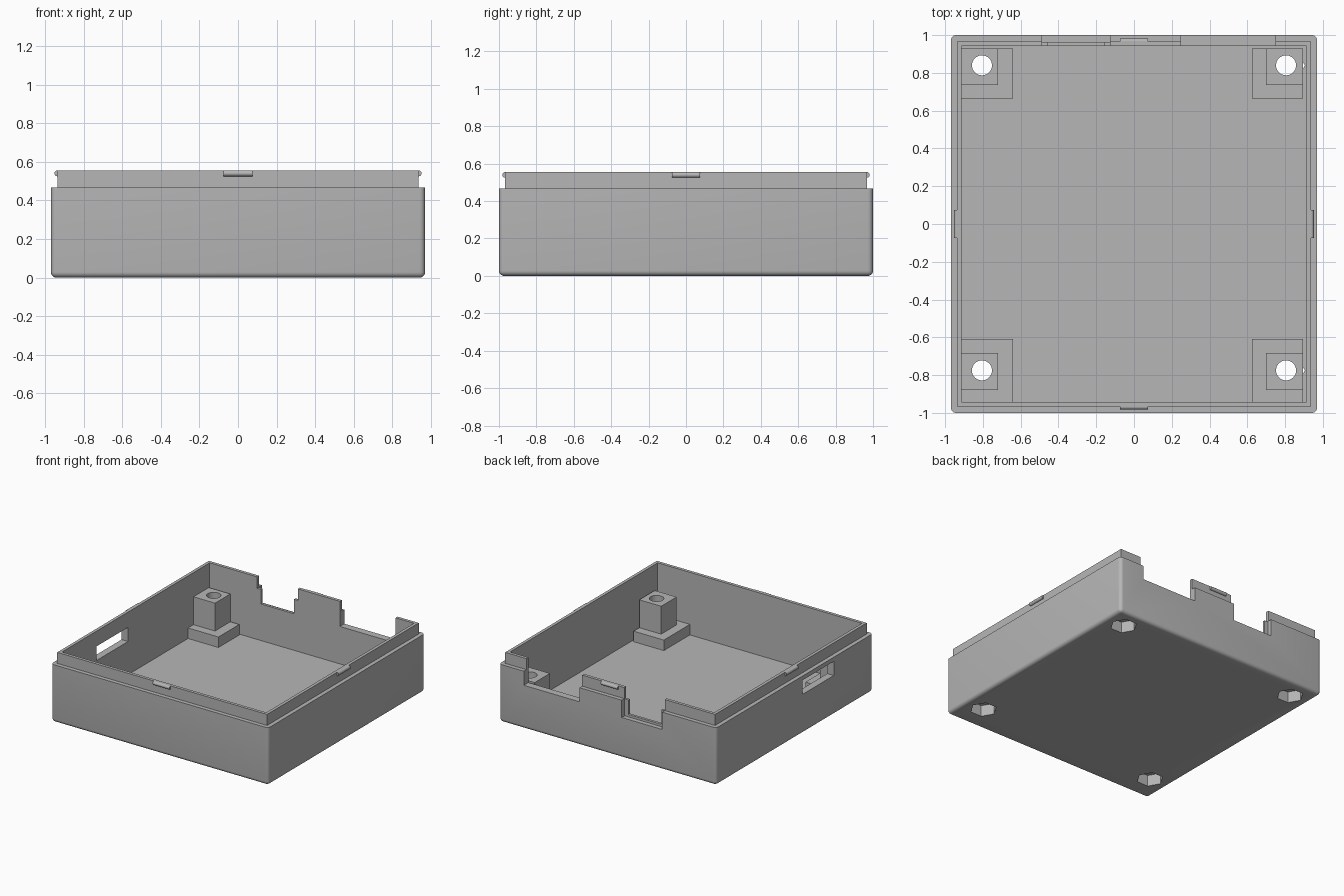
import bpy, bmesh, math
from mathutils import Matrix, Vector

if "Cube" in bpy.data.objects:
    bpy.data.objects.remove(bpy.data.objects["Cube"], do_unlink=True)

grey = bpy.data.materials.new("mid grey plastic")
grey.use_nodes = True
grey.diffuse_color = (0.47, 0.47, 0.47, 1)
grey.node_tree.nodes["Principled BSDF"].inputs["Base Color"].default_value = grey.diffuse_color


def finish(name, bm):
    mesh = bpy.data.meshes.new(name)
    bm.to_mesh(mesh)
    bm.free()
    mesh.materials.append(grey)
    ob = bpy.data.objects.new(name, mesh)
    bpy.context.scene.collection.objects.link(ob)
    return ob


def box(name, x, y, z, round_edges=0):
    """Box from (min, max) ranges; optionally rounds all but the top edges."""
    bm = bmesh.new()
    lo, hi = Vector((x[0], y[0], z[0])), Vector((x[1], y[1], z[1]))
    size = hi - lo
    bmesh.ops.create_cube(bm, size=1, matrix=Matrix.Translation((lo + hi) / 2) @ Matrix.Diagonal((*size, 1)))
    if round_edges:
        edges = [e for e in bm.edges if any(v.co.z < z[1] - 0.001 for v in e.verts)]
        bmesh.ops.bevel(bm, geom=edges, offset=round_edges, segments=5, profile=0.5, affect='EDGES')
    return finish(name, bm)


def prism(name, centre, radius, depth, sides, turn=None):
    bm = bmesh.new()
    matrix = Matrix.Translation(centre) @ (turn or Matrix.Identity(4))
    bmesh.ops.create_cone(bm, cap_ends=True, segments=sides, radius1=radius, radius2=radius,
                          depth=depth, matrix=matrix)
    return finish(name, bm)


def combine(target, tool, operation):
    """Applies a boolean and removes the tool."""
    mod = target.modifiers.new("join", 'BOOLEAN')
    mod.operation, mod.solver, mod.object = operation, 'EXACT', tool
    bpy.context.view_layer.update()
    graph = bpy.context.evaluated_depsgraph_get()
    mesh = bpy.data.meshes.new_from_object(target.evaluated_get(graph))
    target.modifiers.clear()
    target.data = mesh
    bpy.data.objects.remove(tool, do_unlink=True)


# Outer tray with rounded edges, and the raised lip
tray = box("tray", (-0.97, 0.97), (-1, 1), (0, 0.466), 0.028)
combine(tray, box("lip", (-0.937, 0.937), (-0.967, 0.967), (0.3, 0.555)), 'UNION')
combine(tray, box("cavity", (-0.912, 0.912), (-0.942, 0.942), (0.05, 1)), 'DIFFERENCE')

# Stepped screw posts in the corners
bases = {-1: (-0.93, -0.64), 1: (0.625, 0.895)}
uppers = {-1: (-0.93, -0.72), 1: (0.70, 0.895)}
rows = [(-0.775, (-0.96, -0.61), (-0.88, -0.683)), (0.84, (0.665, 0.93), (0.735, 0.93))]
for side in (-1, 1):
    for _, base_y, upper_y in rows:
        combine(tray, box("post_base", bases[side], base_y, (0.03, 0.135)), 'UNION')
        combine(tray, box("post", uppers[side], upper_y, (0.1, 0.36)), 'UNION')

# Screw holes with hexagonal nut pockets below
hex_turn = Matrix.Rotation(math.radians(90), 4, 'Z')
for side in (-1, 1):
    for y, _, _ in rows:
        combine(tray, prism("screw_hole", (side * 0.805, y, 0.2), 0.053, 1, 32), 'DIFFERENCE')
        combine(tray, prism("nut_pocket", (side * 0.805, y, 0), 0.1, 0.18, 6, hex_turn), 'DIFFERENCE')

# Openings: side slot, wide back notch, and stepped back notch
openings = [
    ((-1.1, -0.85), (-0.5, -0.1), (0.318, 0.432)),
    ((0.25, 0.748), (0.935, 1.1), (0.352, 1)),
    ((-0.455, -0.16), (0.935, 1.1), (0.345, 1)),
    ((-0.488, -0.126), (0.963, 1.1), (0.326, 1)),
    ((-0.488, -0.126), (0.935, 1.1), (0.462, 1)),
]
for x, y, z in openings:
    combine(tray, box("opening", x, y, z), 'DIFFERENCE')

# Rounded snap ridges in the middle of each lip side
along_x = Matrix.Rotation(math.radians(90), 4, 'Y')
along_y = Matrix.Rotation(math.radians(90), 4, 'X')
ridges = [
    prism("front_snap_ridge", (0, -0.967, 0.54), 0.015, 0.15, 20, along_x),
    prism("back_snap_ridge", (0, 0.967, 0.54), 0.015, 0.15, 20, along_x),
    prism("left_snap_ridge", (0.937, 0, 0.54), 0.015, 0.15, 20, along_y),
    prism("right_snap_ridge", (-0.937, 0, 0.54), 0.015, 0.15, 20, along_y),
]

# Smooth the rounded edges only
bpy.ops.object.select_all(action='DESELECT')
for ob in [tray] + ridges:
    ob.select_set(True)
bpy.context.view_layer.objects.active = tray
bpy.ops.object.shade_smooth_by_angle(angle=math.radians(30))
